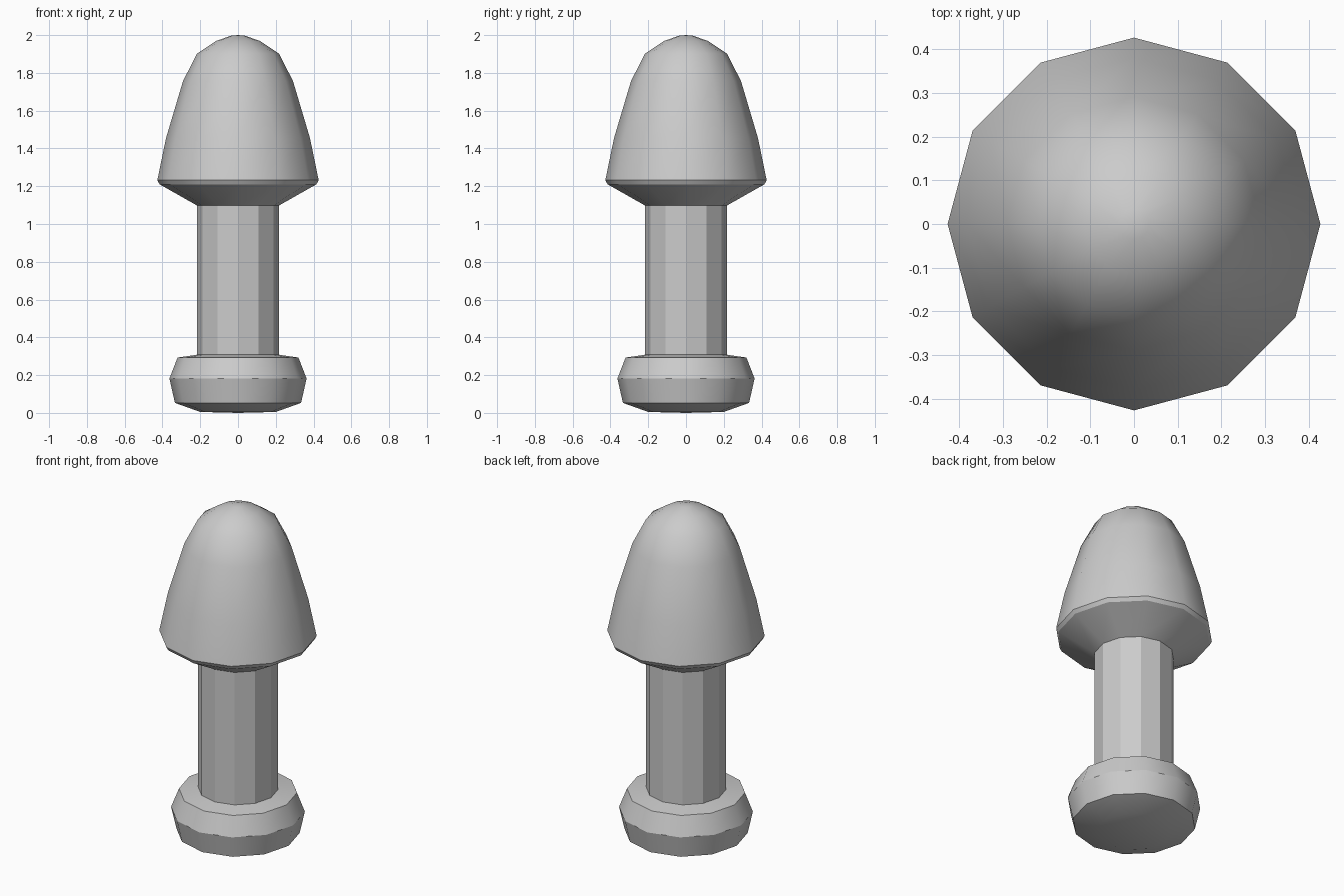
import bpy, bmesh, math

if "Cube" in bpy.data.objects:
    bpy.data.objects.remove(bpy.data.objects["Cube"])

SIDES = 12


def lathe(name, profile):
    """Revolve (radius, z) points, listed bottom to top, around the z axis."""
    bm = bmesh.new()
    rings = []
    for r, z in profile:
        if r == 0:
            rings.append([bm.verts.new((0, 0, z))] * SIDES)
        else:
            rings.append([bm.verts.new((r * math.cos(2 * math.pi * i / SIDES),
                                        r * math.sin(2 * math.pi * i / SIDES), z))
                          for i in range(SIDES)])
    for lo, hi in zip(rings, rings[1:]):
        for i in range(SIDES):
            j = (i + 1) % SIDES
            # poles repeat a vertex, so drop duplicates to make triangles
            bm.faces.new(list(dict.fromkeys((lo[i], lo[j], hi[j], hi[i]))))
    mesh = bpy.data.meshes.new(name)
    bm.to_mesh(mesh)
    bm.free()
    obj = bpy.data.objects.new(name, mesh)
    bpy.context.collection.objects.link(obj)
    bpy.ops.object.select_all(action='DESELECT')
    obj.select_set(True)
    bpy.context.view_layer.objects.active = obj
    # just under 30 degrees: shaft stays faceted, sloped parts are smooth
    bpy.ops.object.shade_smooth_by_angle(angle=math.radians(29.7))
    return obj


# Rounded foot
lathe("base", [(0, 0), (0.2, 0.005), (0.334, 0.053), (0.363, 0.182),
               (0.32, 0.293), (0.217, 0.308)])

# Straight faceted stem
lathe("shaft", [(0.217, 0.308), (0.217, 1.098)])

# Domed cap with a thin rim and conical underside
lathe("cap", [(0.217, 1.098), (0.415, 1.21), (0.427, 1.232), (0.381, 1.455),
              (0.291, 1.757), (0.217, 1.902), (0.115, 1.97), (0.035, 1.997), (0, 2.0)])
